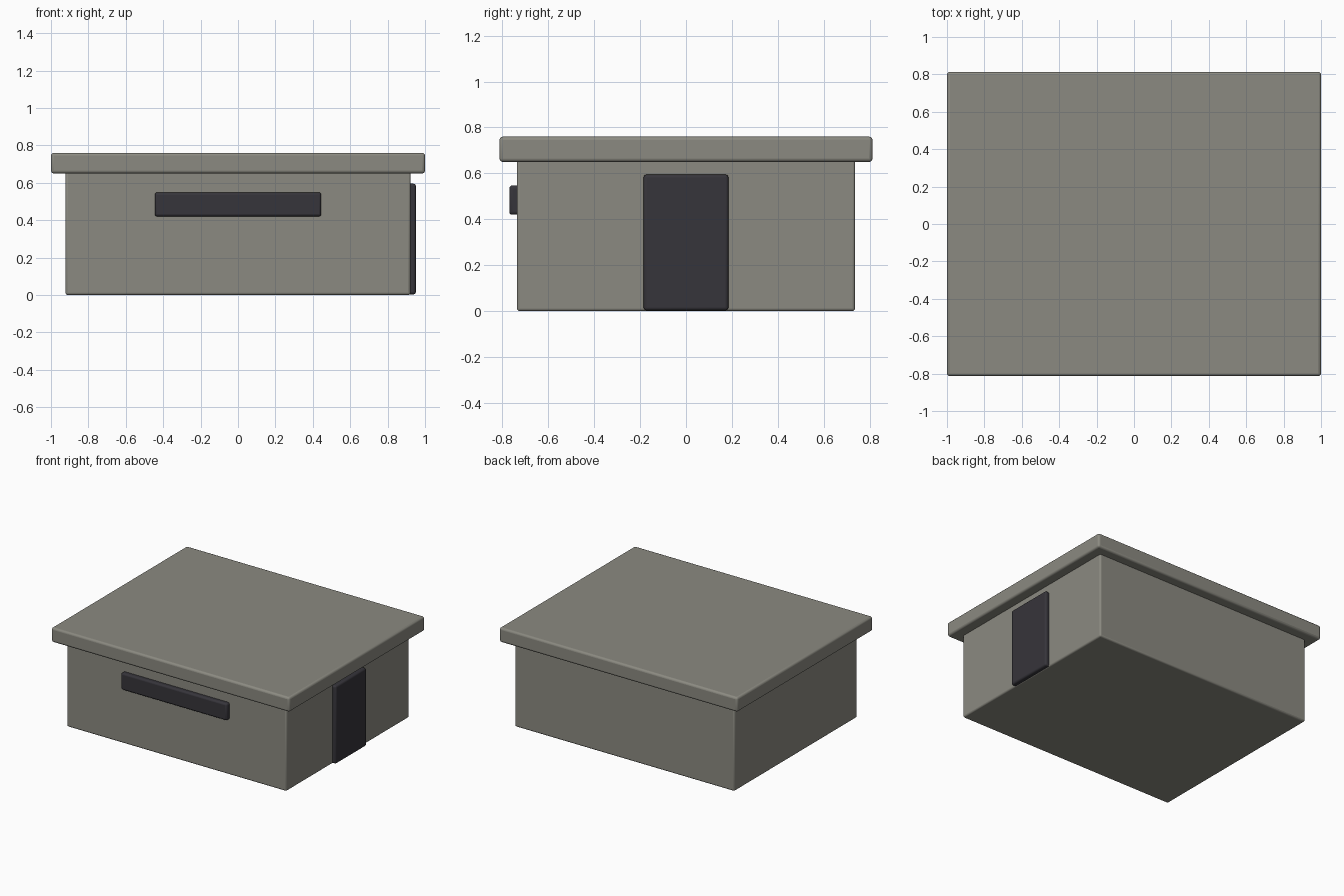
import bpy

# Remove the default cube
default = bpy.data.objects.get("Cube")
if default:
    bpy.data.objects.remove(default, do_unlink=True)


def material(name, color):
    mat = bpy.data.materials.new(name)
    mat.use_nodes = True
    mat.diffuse_color = (*color, 1)
    mat.node_tree.nodes["Principled BSDF"].inputs["Base Color"].default_value = (*color, 1)
    return mat


def rounded_box(name, low, high, mat, bevel):
    """Box between two corners with softly rounded edges."""
    bpy.ops.mesh.primitive_cube_add(
        size=1, location=[(a + b) / 2 for a, b in zip(low, high)])
    obj = bpy.context.object
    obj.name = name
    obj.scale = [b - a for a, b in zip(low, high)]
    bpy.ops.object.transform_apply(location=False, rotation=False, scale=True)
    mod = obj.modifiers.new("Rounded edges", "BEVEL")
    mod.width = bevel
    mod.segments = 3
    obj.data.materials.append(mat)
    bpy.ops.object.shade_smooth_by_angle()
    return obj


concrete = material("concrete grey", (0.26, 0.255, 0.22))
dark = material("dark charcoal", (0.037, 0.035, 0.043))

# Main block and overhanging roof slab
rounded_box("walls", (-0.922, -0.737, 0), (0.922, 0.737, 0.67), concrete, 0.012)
rounded_box("roof_slab", (-1, -0.813, 0.65), (1, 0.813, 0.76), concrete, 0.015)

# Horizontal slit on the front and door on the left side
rounded_box("front_slit", (-0.445, -0.77, 0.42), (0.445, -0.70, 0.548), dark, 0.013)
rounded_box("side_door", (0.89, -0.185, 0.003), (0.951, 0.185, 0.595), dark, 0.013)
